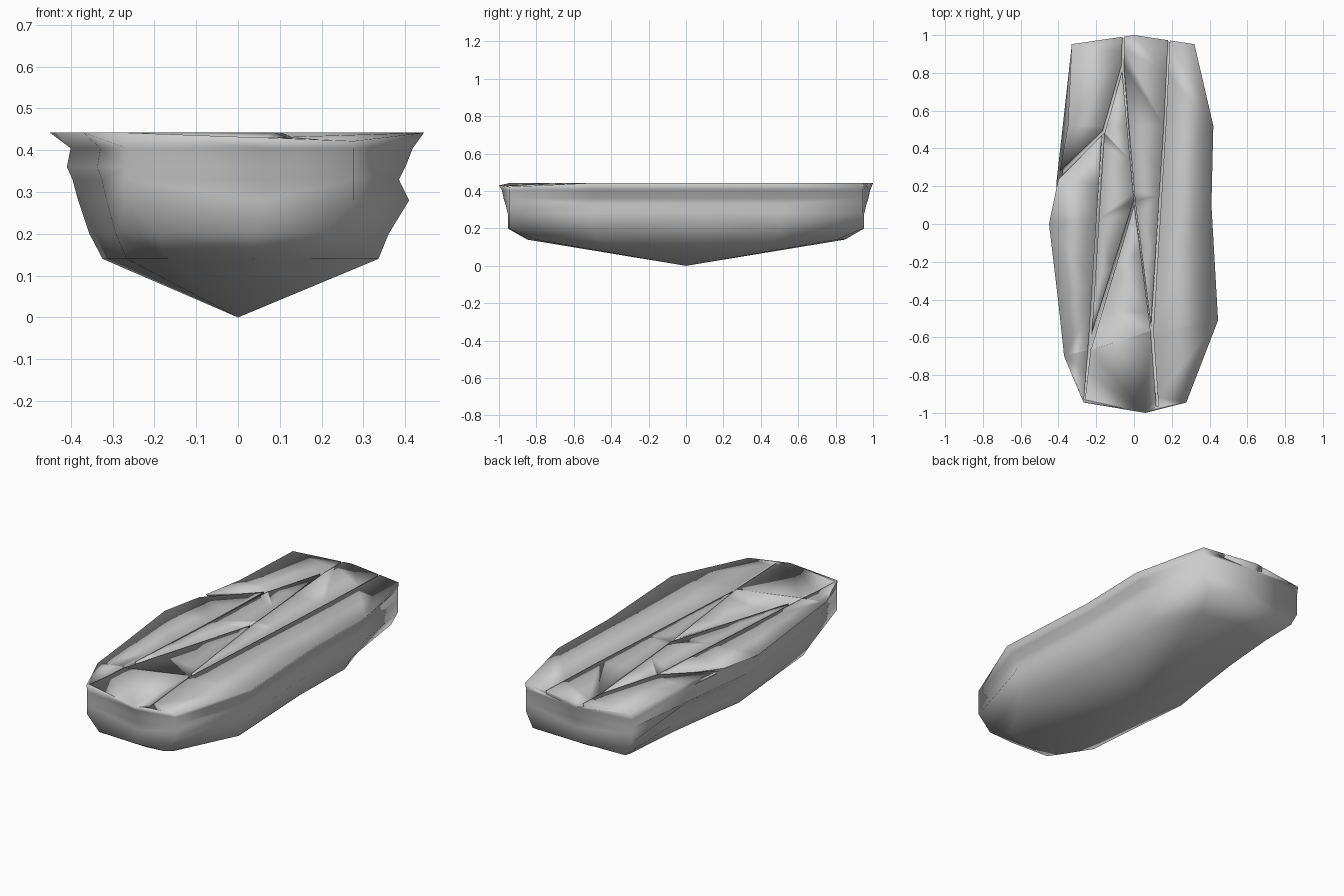
import bpy, bmesh
from mathutils import Vector

if "Cube" in bpy.data.objects:
    bpy.data.objects.remove(bpy.data.objects["Cube"])

# Deck outline seen from above, and the hull levels (z, left, right, length, end width)
OUTLINE = [(0, 1), (-.33, .952), (-.35, .52), (-.40, .24), (-.45, 0), (-.40, -.42), (-.37, -.70),
           (-.267, -.945), (.06, -.998), (.277, -.945), (.445, -.51), (.41, .1), (.42, .52), (.32, .952)]
LEVELS = [(.442, 1, 1, 1, 1), (.405, .89, .94, .965, 1), (.36, .91, .90, .955, 1), (.33, .88, .865, .953, 1),
          (.28, .85, .92, .953, 1), (.20, .79, .81, .947, .72), (.14, .72, .755, .85, .63)]
BULGE = {.405: .025, .36: .06, .33: .035}   # ledge under the rear left rim
REACH = {.442: 1, .405: .985, .36: .975, .33: .965}   # bow and stern middle


def hull_point(x, y, level):
    z, left, right, length, end = level
    if abs(y) > .9:
        # ends are upright walls, the front right corner of the deck dips
        yy = y * length
        if z > .44 and y < 0 and x > 0:
            z -= .02 if x > .1 else .012
        if abs(x) <= .1 and z > .15:
            r = REACH.get(level[0], .953)
            yy = r if y > 0 else -r
        elif .19 < z < .41:
            yy = .945 if y > 0 else -.943
        if y > 0 and end < 1:
            end += .15 if z > .15 else .05
        return (x * end, yy, z)
    px = x * (left if x < 0 else right)
    if x < 0 and y > .4:
        px -= BULGE.get(z, 0)
    elif x < 0 and y > .2:
        px -= BULGE.get(z, 0) * .75
    return (px, y * (length + 1) / 2, z)


# Rock hull: stacked rings closed by a keel point and a flat deck
bm = bmesh.new()
rings = [[bm.verts.new(hull_point(x, y, lv)) for x, y in OUTLINE] for lv in LEVELS]
keel = bm.verts.new((0, 0, 0))
n = len(OUTLINE)
for a, b in zip(rings, rings[1:]):
    for i in range(n):
        j = (i + 1) % n
        bm.faces.new((a[i], b[i], b[j], a[j]))
for i in range(n):
    bm.faces.new((rings[-1][i], keel, rings[-1][(i + 1) % n]))
bm.faces.new(rings[0])
bmesh.ops.triangulate(bm, faces=bm.faces[:])
bmesh.ops.recalc_face_normals(bm, faces=bm.faces)
mesh = bpy.data.meshes.new("rock_hull")
bm.to_mesh(mesh)
bm.free()
rock = bpy.data.objects.new("rock_hull", mesh)
bpy.context.collection.objects.link(rock)

# Cracks in the deck: (x, y, width) along each path
CRACKS = [
    [(-.055, 1.05, .008), (-.06, .84, .012), (-.16, .49, .014), (-.44, .215, .028)],
    [(-.06, .84, .012), (.004, .11, .006), (.09, -.56, .006)],
    [(.187, 1.02, .01), (.165, .55, .01), (.095, -.57, .014), (.124, -.965, .012)],
    [(-.163, .48, .012), (-.235, -.65, .014), (-.262, -.93, .006)],
    [(.002, .12, .010), (-.238, -.66, .022)],
]


def cut_crack(path, index):
    bm = bmesh.new()
    sections = []
    for i, (x, y, w) in enumerate(path):
        a, b = path[max(i - 1, 0)], path[min(i + 1, len(path) - 1)]
        d = Vector((b[0] - a[0], b[1] - a[1])).normalized()
        ox, oy = -d.y * w / 2, d.x * w / 2
        bottom = .419 + index * .0007
        sections.append([bm.verts.new(p) for p in (
            (x - ox, y - oy, bottom), (x + ox, y + oy, bottom),
            (x + ox, y + oy, .5), (x - ox, y - oy, .5))])
    for a, b in zip(sections, sections[1:]):
        for k in range(4):
            bm.faces.new((a[k], a[(k + 1) % 4], b[(k + 1) % 4], b[k]))
    bm.faces.new(sections[0])
    bm.faces.new(sections[-1])
    bmesh.ops.recalc_face_normals(bm, faces=bm.faces)
    me = bpy.data.meshes.new("crack_cutter")
    bm.to_mesh(me)
    bm.free()
    cutter = bpy.data.objects.new("crack_cutter", me)
    bpy.context.collection.objects.link(cutter)
    mod = rock.modifiers.new("crack", 'BOOLEAN')
    mod.object, mod.operation, mod.solver = cutter, 'DIFFERENCE', 'EXACT'
    bpy.ops.object.modifier_apply(modifier=mod.name)
    bpy.data.objects.remove(cutter)


bpy.context.view_layer.objects.active = rock
rock.select_set(True)
for index, path in enumerate(CRACKS):
    cut_crack(path, index)
# The whole rock is smooth shaded, rim and cracks included
bpy.ops.object.shade_smooth()
